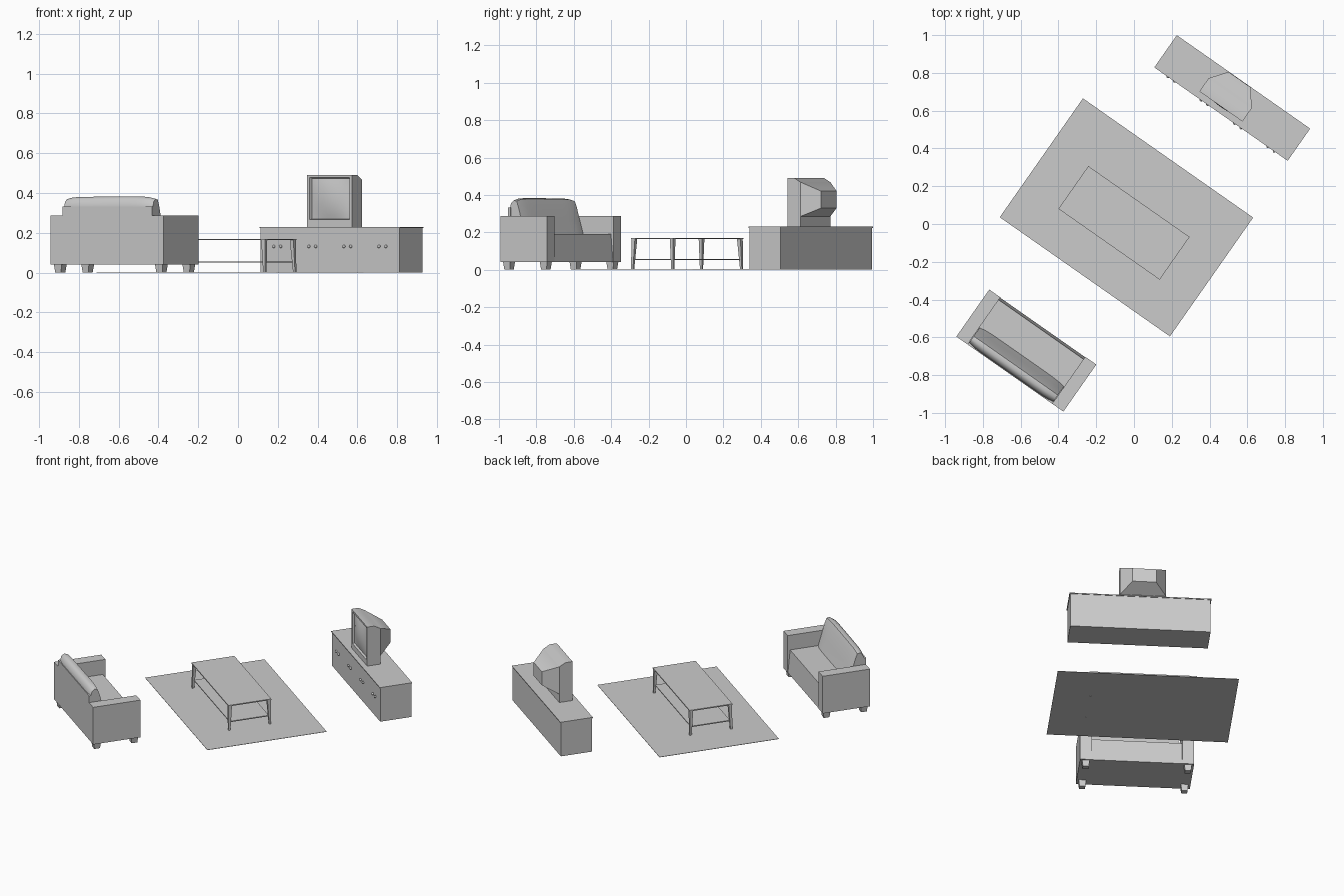
import bpy, bmesh, math
from mathutils import Matrix

cube = bpy.data.objects.get("Cube")
if cube:
    bpy.data.objects.remove(cube, do_unlink=True)

grey = bpy.data.materials.new("plain_grey")
grey.use_nodes = True
grey.diffuse_color = (0.6, 0.6, 0.6, 1)
grey.node_tree.nodes["Principled BSDF"].inputs["Base Color"].default_value = (0.6, 0.6, 0.6, 1)

TURN = Matrix.Rotation(math.radians(-35), 4, 'Z')   # whole room is turned


def finish(name, bm, spot, smooth=None):
    """Turn a bmesh into a named object at a floor spot."""
    bmesh.ops.recalc_face_normals(bm, faces=bm.faces)
    me = bpy.data.meshes.new(name)
    bm.to_mesh(me)
    bm.free()
    me.materials.append(grey)
    ob = bpy.data.objects.new(name, me)
    bpy.context.collection.objects.link(ob)
    ob.matrix_world = Matrix.Translation((spot[0], spot[1], 0)) @ TURN
    if smooth:
        bpy.ops.object.select_all(action='DESELECT')
        ob.select_set(True)
        bpy.context.view_layer.objects.active = ob
        bpy.ops.object.shade_smooth_by_angle(angle=math.radians(smooth))
    return ob


def loft(name, rings, spot, smooth=None):
    """Skin closed rings of points and cap both ends."""
    bm = bmesh.new()
    loops = [[bm.verts.new(p) for p in ring] for ring in rings]
    n = len(loops[0])
    for a, b in zip(loops, loops[1:]):
        for i in range(n):
            j = (i + 1) % n
            bm.faces.new((a[i], a[j], b[j], b[i]))
    bm.faces.new(loops[0])
    bm.faces.new(loops[-1])
    return finish(name, bm, spot, smooth)


def flat_ring(x0, x1, y0, y1, z):
    return [(x0, y0, z), (x1, y0, z), (x1, y1, z), (x0, y1, z)]


def box(name, spot, x0, x1, y0, y1, z0, z1):
    return loft(name, [flat_ring(x0, x1, y0, y1, z) for z in (z0, z1)], spot)


def peg(name, spot, foot, top, height):
    """Tapered square post; foot and top are (x, y, half width)."""
    rings = [flat_ring(x - h, x + h, y - h, y + h, z)
             for (x, y, h), z in ((foot, 0), (top, height))]
    return loft(name, rings, spot)


CORNERS = [(sx, sy) for sx in (-1, 1) for sy in (-1, 1)]

# Rug
box("rug", (-0.04, 0.035), -0.55, 0.55, -0.384, 0.384, 0.001, 0.003)

# Coffee table
TABLE = (-0.053, 0.006)
box("table_top", TABLE, -0.327, 0.327, -0.138, 0.138, 0.163, 0.17)
box("table_shelf", TABLE, -0.315, 0.315, -0.126, 0.126, 0.051, 0.057)
for sx, sy in CORNERS:
    peg("table_leg", TABLE, (sx * 0.321, sy * 0.131, 0.006),
        (sx * 0.313, sy * 0.125, 0.011), 0.165)

# Sofa frame
SOFA = (-0.57, -0.67)
for s in (-1, 1):
    box("sofa_arm", SOFA, *sorted((s * 0.274, s * 0.346)), -0.152, 0.152, 0.04, 0.288)
box("sofa_back", SOFA, -0.274, 0.274, -0.152, -0.135, 0.04, 0.333)
loft("sofa_seat", [flat_ring(-0.274, 0.274, -0.14, 0.15, 0.04),
                   flat_ring(-0.274, 0.274, -0.14, 0.136, 0.19)], SOFA)
for sx, sy in CORNERS:
    at = (sx * 0.31, sy * 0.12)
    peg("sofa_foot", SOFA, at + (0.018,), at + (0.023,), 0.041)

# Sofa back cushion: soft leaning profile swept along the seat
profile = [(-0.135, 0.19), (-0.148, 0.335), (-0.138, 0.368), (-0.118, 0.382),
           (-0.097, 0.378), (-0.083, 0.345), (-0.06, 0.27), (-0.034, 0.19)]
rings = []
STEPS = 16
for i in range(STEPS + 1):
    t = 2 * i / STEPS - 1
    pinch = 1 - 0.14 * abs(t) ** 8
    wave = 0.006 * math.cos(2.5 * t + 2)
    rings.append([(0.272 * t, -0.1 + (y + 0.1) * pinch,
                   0.19 + (z - 0.19) * (1 - 0.06 * abs(t) ** 8 - wave))
                  for y, z in profile])
loft("sofa_back_cushion", rings, SOFA, 50)

# Media cabinet
CABINET = (0.52, 0.667)
box("cabinet_body", CABINET, -0.426, 0.426, -0.1, 0.1, 0, 0.224)
box("cabinet_top", CABINET, -0.431, 0.431, -0.104, 0.104, 0.224, 0.23)
for i in range(4):
    for s in (-1, 1):
        bm = bmesh.new()
        bmesh.ops.create_uvsphere(
            bm, u_segments=10, v_segments=6, radius=0.008,
            matrix=Matrix.Translation(((i - 1.5) * 0.215 + s * 0.021, -0.103, 0.132)))
        finish("drawer_knob", bm, CABINET, 60)

# Television housing: recessed front, square frame, tapering rear
TV = (0.46, 0.6225)
sections = [(0.014, 0.118, 0.27, 0.474), (0, 0.122, 0.266, 0.478),
            (0, 0.139, 0.23, 0.49), (0.045, 0.139, 0.23, 0.49),
            (0.085, 0.139, 0.23, 0.468), (0.085, 0.139, 0.285, 0.468),
            (0.173, 0.072, 0.33, 0.42)]
loft("television_housing",
     [[(-w, y, lo), (w, y, lo), (w, y, hi), (-w, y, hi)] for y, w, lo, hi in sections],
     TV, 32)

# Television screen: shallow dome
bm = bmesh.new()
bmesh.ops.create_grid(bm, x_segments=10, y_segments=10, size=1)
for v in bm.verts:
    a, b = v.co.x, v.co.y
    v.co = (a * 0.118, 0.013 - 0.016 * (1 - a * a) * (1 - b * b), 0.372 + b * 0.102)
screen = finish("television_screen", bm, TV, 60)
if screen.data.polygons[0].normal.y > 0:
    screen.data.flip_normals()
